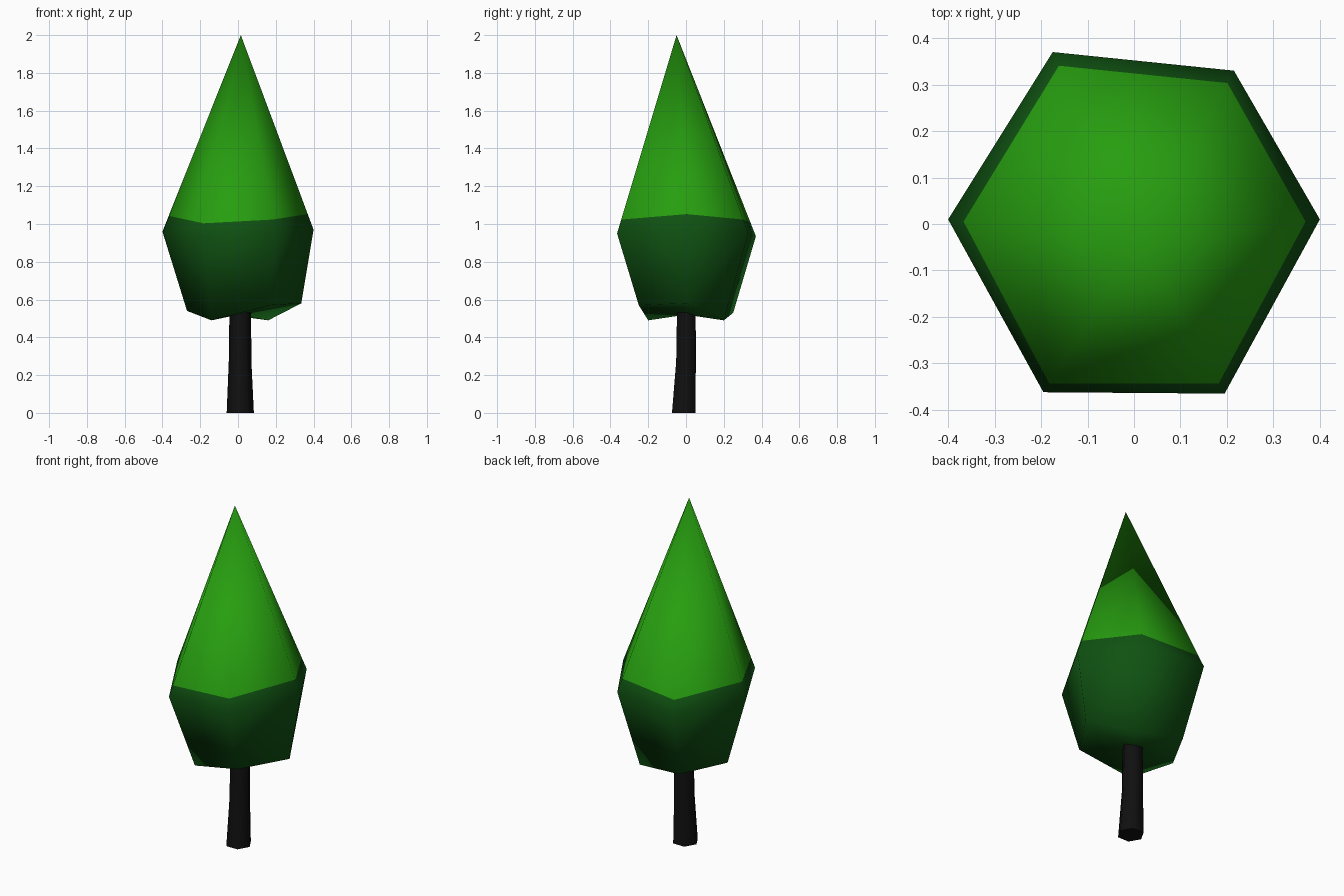
import bpy
import bmesh
from math import cos, sin, radians
from mathutils import Vector

cube = bpy.data.objects.get("Cube")
if cube:
    bpy.data.objects.remove(cube, do_unlink=True)


def material(name, color):
    mat = bpy.data.materials.new(name)
    mat.use_nodes = True
    mat.diffuse_color = (*color, 1)
    mat.node_tree.nodes["Principled BSDF"].inputs["Base Color"].default_value = (*color, 1)
    return mat


def loft(name, rings, top, bottom, mats, rule):
    """Skin a stack of rings, closing both ends with fans; rule(level) gives the material."""
    bm = bmesh.new()
    loops = [[bm.verts.new(p) for p in ring] for ring in rings]
    low, high = bm.verts.new(bottom), bm.verts.new(top)
    n = len(loops[0])
    for i in range(n):
        j = (i + 1) % n
        bm.faces.new((low, loops[0][j], loops[0][i])).material_index = rule(0)
        for k in range(len(loops) - 1):
            a, b = loops[k], loops[k + 1]
            bm.faces.new((a[i], a[j], b[j], b[i])).material_index = rule(k + 1)
        bm.faces.new((loops[-1][i], loops[-1][j], high)).material_index = rule(len(loops))
    bmesh.ops.recalc_face_normals(bm, faces=bm.faces)
    for f in bm.faces:
        f.smooth = True
    mesh = bpy.data.meshes.new(name)
    bm.to_mesh(mesh)
    bm.free()
    for m in mats:
        mesh.materials.append(m)
    obj = bpy.data.objects.new(name, mesh)
    bpy.context.collection.objects.link(obj)
    return obj


bright = material("bright green leaves", (0.02, 0.34, 0.005))
dark = material("dark green leaves", (0.005, 0.085, 0.006))
bark = material("black bark", (0.005, 0.005, 0.005))

# Foliage: uneven hexagonal base, wide belt, then a bright cone up to the tip
apex = Vector((0.015, -0.05, 2.0))
base = [(-0.14, -0.2, 0.49), (0.17, -0.25, 0.57), (0.335, 0, 0.58),
        (0.16, 0.2, 0.49), (-0.13, 0.25, 0.53), (-0.27, 0, 0.54)]
belt = [(-0.195, -0.362, 0.94), (0.195, -0.365, 0.95), (0.4, 0.01, 0.97),
        (0.215, 0.33, 0.95), (-0.175, 0.37, 0.935), (-0.4, 0.01, 0.96)]
climb = [0.06, 0.07, 0.08, 0.07, 0.07, 0.08]
edge = [Vector(p).lerp(apex, t) for p, t in zip(belt, climb)]
loft("foliage", [base, belt, edge], apex, (0, 0, 0.52), [dark, bright],
     lambda level: 1 if level == 3 else 0)


# Trunk: six-sided, flaring and shifting a little towards the ground
def hexagon(x, y, z, r):
    return [(x + r * cos(radians(60 * i)), y + r * sin(radians(60 * i)), z) for i in range(6)]


trunk = loft("trunk", [hexagon(0.012, -0.012, 0, 0.072), hexagon(0.011, 0, 0.27, 0.06),
                       hexagon(0.012, 0.002, 0.56, 0.057)],
             (0.012, 0.002, 0.56), (0.012, -0.012, 0), [bark], lambda level: 0)
bpy.context.view_layer.objects.active = trunk
trunk.select_set(True)
bpy.ops.object.shade_smooth_by_angle(angle=radians(65))
